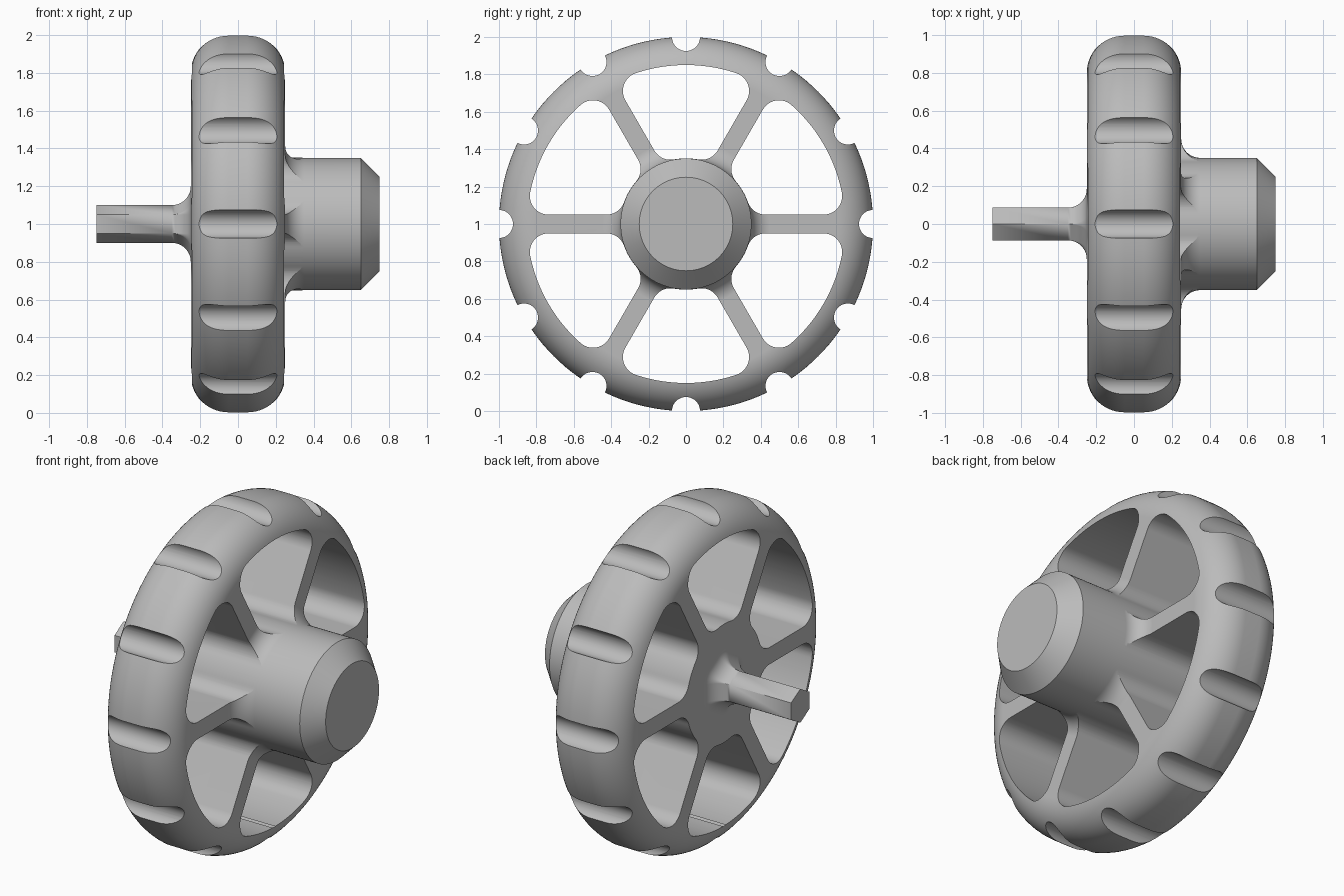
import bpy, bmesh
from math import sin, cos, asin, radians, degrees, pi

if "Cube" in bpy.data.objects:
    bpy.data.objects.remove(bpy.data.objects["Cube"], do_unlink=True)

CENTRE_Z = 1.0

grey = bpy.data.materials.new("plain grey")
grey.use_nodes = True
colour = (0.5, 0.5, 0.5, 1)
grey.diffuse_color = colour
grey.node_tree.nodes["Principled BSDF"].inputs["Base Color"].default_value = colour


def arc(cx, cy, r, start, end, n):
    """Points on an arc, angles in degrees."""
    steps = [radians(start + (end - start) * i / n) for i in range(n + 1)]
    return [(cx + r * cos(a), cy + r * sin(a)) for a in steps]


def polar(r, deg):
    return r * cos(radians(deg)), r * sin(radians(deg))


def skin(bm, rings, cap=True):
    """Join equal-length rings of points with quads and cap both ends."""
    loops = [[bm.verts.new(p) for p in ring] for ring in rings]
    n = len(loops[0])
    for a, b in zip(loops, loops[1:]):
        for i in range(n):
            j = (i + 1) % n
            bm.faces.new((a[i], a[j], b[j], b[i]))
    if cap:
        bm.faces.new(loops[0])
        bm.faces.new(loops[-1])


def make_object(name, bm):
    bmesh.ops.remove_doubles(bm, verts=bm.verts, dist=0.00005)
    bmesh.ops.recalc_face_normals(bm, faces=bm.faces)
    mesh = bpy.data.meshes.new(name)
    bm.to_mesh(mesh)
    bm.free()
    mesh.materials.append(grey)
    obj = bpy.data.objects.new(name, mesh)
    bpy.context.collection.objects.link(obj)
    return obj


def finish(obj):
    bpy.ops.object.select_all(action='DESELECT')
    obj.select_set(True)
    bpy.context.view_layer.objects.active = obj
    bpy.ops.object.shade_smooth_by_angle(angle=radians(25))
    obj.modifiers.new("even shading", 'WEIGHTED_NORMAL').keep_sharp = True


# Wheel and hub: one turned profile of (x, radius)
profile = [(0.75, 0.25), (0.65, 0.35)]
profile += arc(0.35, 0.45, 0.1, 270, 180, 10)
profile += arc(0.05, 0.8, 0.2, 0, 90, 14)
profile += arc(-0.05, 0.8, 0.2, 90, 180, 14)
SEGMENTS = 144
bm = bmesh.new()
skin(bm, [[(x, r * cos(2 * pi * i / SEGMENTS), CENTRE_Z + r * sin(2 * pi * i / SEGMENTS))
           for i in range(SEGMENTS)] for x, r in profile])
wheel = make_object("wheel_and_hub", bm)

# Cutter: six rounded pockets between the spokes, twelve grip notches
OUTER, INNER, SPOKE, FILLET = 0.85, 0.351, 0.05, 0.1
ro, ri = OUTER - FILLET, INNER + FILLET
bo = degrees(asin((SPOKE + FILLET) / ro))
bi = degrees(asin((SPOKE + FILLET) / ri))
bm = bmesh.new()
for k in range(6):
    t = 60 * k
    outline = arc(0, 0, OUTER, t + bo, t + 60 - bo, 24)
    outline += arc(*polar(ro, t + 60 - bo), FILLET, t + 60 - bo, t + 150, 12)
    outline += arc(*polar(ri, t + 60 - bi), FILLET, t + 150, t + 240 - bi, 10)
    outline += arc(0, 0, INNER, t + 60 - bi, t + bi, 12)
    outline += arc(*polar(ri, t + bi), FILLET, t + 180 + bi, t + 270, 10)
    outline += arc(*polar(ro, t + bo), FILLET, t - 90, t + bo, 12)
    skin(bm, [[(x, y, CENTRE_Z + z) for y, z in outline] for x in (-0.5, 0.5)])
for k in range(12):
    notch = arc(*polar(1.0, 30 * k), 0.075, 0, 352.5, 47)
    skin(bm, [[(x, y, CENTRE_Z + z) for y, z in notch] for x in (-0.5, 0.5)])
cutter = make_object("cutter", bm)
cutter.hide_render = True

cut = wheel.modifiers.new("cut", 'BOOLEAN')
cut.operation = 'DIFFERENCE'
cut.solver = 'EXACT'
cut.object = cutter
graph = bpy.context.evaluated_depsgraph_get()
cut_mesh = bpy.data.meshes.new_from_object(wheel.evaluated_get(graph))
wheel.modifiers.clear()
wheel.data = cut_mesh
bpy.data.objects.remove(cutter, do_unlink=True)
finish(wheel)


# Hexagonal shaft flaring into the back of the wheel
def hexagon(x, flare):
    ring = []
    for k in range(6):
        a = 90 + 60 * k
        ring += arc(*polar(0.1, a), flare, a - 30, a + 30, 6)
    return [(x, y, CENTRE_Z + z) for y, z in ring]


bm = bmesh.new()
rings = [hexagon(-0.75, 0)]
rings += [hexagon(x, f) for x, f in arc(-0.35, 0.1, 0.1, -90, 0, 10)]
rings.append(hexagon(-0.24, 0.1))
skin(bm, rings, cap=False)
bmesh.ops.remove_doubles(bm, verts=bm.verts, dist=0.00005)
bmesh.ops.holes_fill(bm, edges=[e for e in bm.edges if e.is_boundary])
# Drop faces flattened to nothing at the sharp corners
bmesh.ops.dissolve_degenerate(bm, dist=0.00005, edges=bm.edges)
finish(make_object("hex_shaft", bm))
